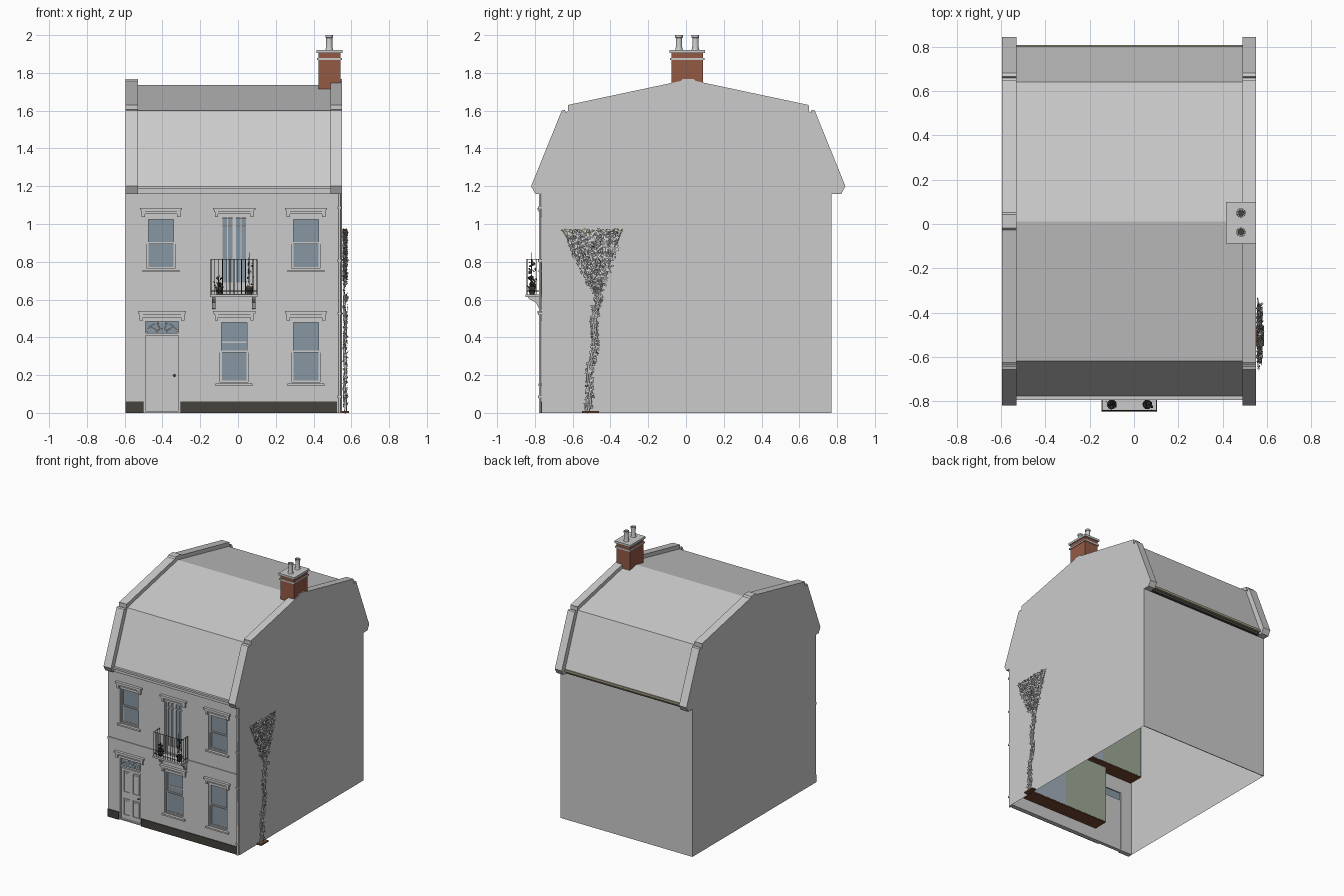
import bpy, bmesh, math, random
from mathutils import Vector, Matrix

if "Cube" in bpy.data.objects:
    bpy.data.objects.remove(bpy.data.objects["Cube"])
random.seed(4)

def mat(name, c):
    m = bpy.data.materials.new(name)
    m.diffuse_color = (*c, 1)
    m.use_nodes = True
    m.node_tree.nodes["Principled BSDF"].inputs["Base Color"].default_value = m.diffuse_color
    return m

BRICK = mat("brick", (0.30, 0.10, 0.06)); WOOD = mat("floor_wood", (0.16, 0.06, 0.03))
GLASS = mat("glass", (0.25, 0.31, 0.36)); DARK = mat("dark", (0.06, 0.055, 0.045))
TAN = mat("tan", (0.36, 0.33, 0.22)); GREEN = mat("green_wall", (0.34, 0.40, 0.31))
BLUE = mat("blue_wall", (0.36, 0.42, 0.50)); OLIVE = mat("olive", (0.38, 0.38, 0.12))

def finish(name, bm, m=None):
    me = bpy.data.meshes.new(name)
    bm.to_mesh(me); bm.free()
    ob = bpy.data.objects.new(name, me)
    bpy.context.collection.objects.link(ob)
    if m: me.materials.append(m)
    return ob

def boxes(name, lst, m=None):
    bm = bmesh.new()
    for x0, x1, y0, y1, z0, z1 in lst:
        M = Matrix.Translation(((x0+x1)/2, (y0+y1)/2, (z0+z1)/2)) @ Matrix.Diagonal((x1-x0, y1-y0, z1-z0, 1))
        bmesh.ops.create_cube(bm, size=1, matrix=M)
    return finish(name, bm, m)

def prism(name, prof, x0, x1, m=None):
    """Extrude a (y, z) outline along x; x0 == x1 gives a flat face."""
    bm = bmesh.new()
    f = bm.faces.new([bm.verts.new((x0, y, z)) for y, z in prof])
    if x1 != x0:
        g = bmesh.ops.extrude_face_region(bm, geom=[f])["geom"]
        bmesh.ops.translate(bm, vec=(x1-x0, 0, 0), verts=[v for v in g if isinstance(v, bmesh.types.BMVert)])
        bmesh.ops.recalc_face_normals(bm, faces=bm.faces)
    return finish(name, bm, m)

def lathe(name, prof, x, y, m=None, n=16):
    bm = bmesh.new()
    rings = [[bm.verts.new((x+r*math.cos(2*math.pi*i/n), y+r*math.sin(2*math.pi*i/n), z)) for i in range(n)] for r, z in prof]
    for a, b in zip(rings, rings[1:]):
        for i in range(n):
            bm.faces.new((a[i], a[(i+1) % n], b[(i+1) % n], b[i]))
    bm.faces.new(rings[-1])
    ob = finish(name, bm, m)
    for p in ob.data.polygons: p.use_smooth = len(p.vertices) == 4
    ob.data.set_sharp_from_angle(angle=math.radians(35))
    return ob

def tube(name, paths, r, m=None):
    cu = bpy.data.curves.new(name, "CURVE")
    cu.dimensions, cu.bevel_depth, cu.bevel_resolution = "3D", r, 1
    for p in paths:
        s = cu.splines.new("POLY"); s.points.add(len(p)-1)
        for q, co in zip(s.points, p): q.co = (*co, 1)
    ob = bpy.data.objects.new(name, cu)
    bpy.context.collection.objects.link(ob)
    if m: cu.materials.append(m)
    return ob

def leaves(name, pts, size, m=None):
    bm = bmesh.new()
    for p in pts:
        a = Vector([random.uniform(-1, 1) for _ in range(3)]); a.x *= 0.5; a.normalize()
        b = a.cross(Vector((1, random.uniform(-.6, .6), .2))).normalized()
        s = size*random.uniform(.6, 1.2)
        bm.faces.new([bm.verts.new(Vector(p)+d) for d in (-a*s, b*s*.6, a*s, -b*s*.6)])
    return finish(name, bm, m)

XL, XR, YF, YB, CY = -0.595, 0.55, -0.765, 0.77, 0.012

# front wall with openings
WINS = [(-0.408, 0.757, 1.04), (0.36, 0.757, 1.04), (-0.02, 0.155, 0.493), (0.36, 0.155, 0.493)]
W = 0.082
holes = [(c-W, c+W, a, b) for c, a, b in WINS] + [(-0.02-W, -0.02+W, 0.63, 1.04), (-0.5, -0.305, 0, 0.493)]
xs = sorted({round(v, 4) for h in holes for v in h[:2]} | {XL, XR})
zs = sorted({round(v, 4) for h in holes for v in h[2:]} | {0, 1.18})
bm = bmesh.new()
for x0, x1 in zip(xs, xs[1:]):
    for z0, z1 in zip(zs, zs[1:]):
        cx, cz = (x0+x1)/2, (z0+z1)/2
        if not any(h[0] < cx < h[1] and h[2] < cz < h[3] for h in holes):
            bm.faces.new([bm.verts.new((x, YF, z)) for x, z in ((x0, z0), (x1, z0), (x1, z1), (x0, z1))])
bmesh.ops.remove_doubles(bm, verts=bm.verts, dist=1e-4)
s = finish("front_wall", bm).modifiers.new("thick", "SOLIDIFY")
s.thickness, s.offset = 0.03, -1

# back wall, gable walls and raised gable parapets
boxes("back_wall", [(XL, XR, YB-0.006, YB, 0, 1.19)])
def both(half): return [(CY-u, z) for u, z in half] + [(CY+u, z) for u, z in reversed(half) if u > 0]
inner = [(0.74, 1.16), (0.60, 1.56), (0, 1.70)]
outer = [(0.81, 1.16), (0.832, 1.2), (0.67, 1.6), (0.655, 1.605), (0.648, 1.59), (0.634, 1.6), (0.638, 1.63), (0.04, 1.757), (0.03, 1.768)]
for side, xa, xb in (("left", XL, -0.53), ("right", XR, 0.49)):
    prism(side+"_gable_wall", [(YF, 0), (YF, 1.16)] + both(inner) + [(YB, 1.16), (YB, 0)], xa, xa)
    prism(side+"_parapet", both(outer) + both(inner)[::-1], xa, xb)
    # coping stop blocks at the slope break
    for sgn in (-1, 1):
        y = CY+sgn*0.62
        boxes(side+"_coping_stop", [(min(xa, xb), max(xa, xb), y-0.018, y+0.018, 1.59, 1.625)])

# mansard roof
bm = bmesh.new()
roof = both([(0.79, 1.195), (0.63, 1.6), (0, 1.735)])
a, b = ([bm.verts.new((x, y, z)) for y, z in roof] for x in (-0.54, 0.5))
for i in range(len(roof)-1):
    bm.faces.new((a[i], b[i], b[i+1], a[i+1]))
finish("mansard_roof", bm)

# eaves and string course
boxes("front_cornice", [(XL, XR, -0.782, YF, 1.16, 1.185), (-0.53, 0.49, -0.795, YF+0.03, 1.185, 1.2)])
boxes("back_eave", [(-0.53, 0.49, YB, 0.808, 1.18, 1.198)], TAN)
boxes("back_gutter", [(-0.53, 0.49, YB, 0.79, 1.16, 1.18)], DARK)
boxes("string_course", [(XL, XR-0.025, YF-0.006, YF, 0.61, 0.63)])
boxes("plinth", [(XL, -0.5, YF-0.006, YF, 0, 0.06), (-0.305, 0.525, YF-0.006, YF, 0, 0.06)], DARK)
tube("downpipe", [[(0.538, -0.773, 0), (0.538, -0.773, 1.17)]], 0.007)
boxes("downpipe_clips", [(0.527, 0.549, -0.783, YF, z, z+0.012) for z in (0.08, 0.52, 0.8, 1.08)])

# hoods on consoles
def hood(name, c, w, z):
    boxes(name, [(c-w, c+w, YF-0.022, YF, z+0.022, z+0.034), (c-w+.006, c+w-.006, YF-0.016, YF, z+0.012, z+0.022),
                 (c-w+.016, c+w-.016, YF-0.008, YF, z, z+0.012)] +
          [(c+k*(w-.018)-.009, c+k*(w-.018)+.009, YF-0.014, YF, z-0.016, z+0.012) for k in (-1, 1)])

def frame(c, w, z0, z1, t, y0, y1):
    return [(c-w, c-w+t, y0, y1, z0, z1), (c+w-t, c+w, y0, y1, z0, z1),
            (c-w+t, c+w-t, y0, y1, z0, z0+t), (c-w+t, c+w-t, y0, y1, z1-t, z1)]

# sash windows
for i, (c, z0, z1) in enumerate(WINS):
    n, zm = f"window_{i}_", (z0+z1)/2
    hood(n+"hood", c, 0.112, z1+0.012)
    boxes(n+"sill", [(c-0.098, c+0.098, YF-0.016, YF+0.02, z0-0.012, z0)])
    boxes(n+"sashes", frame(c, W, z0, z1, 0.008, YF+.006, YF+.028) + frame(c, W-.008, zm-.005, z1-.008, 0.007, YF+.011, YF+.02)
          + frame(c, W-.008, z0+.008, zm+.005, 0.008, YF+.017, YF+.026))
    boxes(n+"glass", [(c-W+.01, c+W-.01, YF+.021, YF+.023, z0+.01, z1-.01)], GLASS)
boxes("window_blind_rail", [(-0.085, 0.045, YF+.018, YF+.022, 0.37, 0.377)])

# french door
hood("french_door_hood", -0.02, 0.112, 1.052)
boxes("french_door_frame", frame(-0.02, W, 0.63, 1.04, 0.008, YF+.006, YF+.028) + [(-0.094, 0.054, YF+.01, YF+.024, 0.985, 0.995)]
      + [(x-w, x+w, YF+.012, YF+.026, 0.635, 1.035) for x, w in ((-.088, .006), (-.056, .003), (-.02, .009), (.016, .003), (.048, .006))]
      + [(-0.094, 0.054, YF+.012, YF+.026, 0.635, 0.69)])
boxes("french_door_glass", [(-0.094, 0.054, YF+.019, YF+.021, 0.64, 1.03)], GLASS)

# front door
hood("door_hood", -0.4025, 0.127, 0.505)
boxes("door_frame", frame(-0.4025, 0.0975, 0.0, 0.493, 0.009, YF+.003, YF+.03) + [(-0.49, -0.315, YF+.004, YF+.03, 0.41, 0.422)])
boxes("door_leaf", [(-0.49, -0.315, YF+.018, YF+.03, 0.005, 0.41)])
for x in (-0.442, -0.363):
    boxes("door_panels", [q for z0, z1 in ((.04, .17), (.22, .385)) for q in frame(x, .028, z0, z1, .005, YF+.013, YF+.018)]
          + [(x-.018, x+.018, YF+.015, YF+.018, z0, z1) for z0, z1 in ((.055, .155), (.235, .37))])
bm = bmesh.new()
bmesh.ops.create_uvsphere(bm, u_segments=10, v_segments=6, radius=0.007, matrix=Matrix.Translation((-0.337, YF+.01, 0.198)))
finish("door_knob", bm, DARK)
boxes("fanlight_glass", [(-0.49, -0.315, YF+.02, YF+.022, 0.422, 0.484)], GLASS)
def arc(r, n=10): return [(-0.4025+r*1.5*math.cos(math.pi*i/n), YF+.018, 0.424+r*math.sin(math.pi*i/n)) for i in range(n+1)]
tube("fanlight_bars", [arc(.02), arc(.054)] + [[arc(.02, 5)[i], arc(.054, 5)[i]] for i in range(1, 5)], 0.002)

# rooms behind the windows
boxes("room_floors", [(-0.25, 0.5, YF+.03, -0.62, 0.095, 0.1), (XL+.01, 0.5, YF+.03, -0.62, 0.6, 0.605)], WOOD)
boxes("room_walls_green", [(-0.25, 0.13, -0.622, -0.618, 0.1, 0.56), (XL+.01, -0.22, -0.622, -0.618, 0.605, 1.1),
                           (0.17, 0.5, -0.622, -0.618, 0.605, 1.1)], GREEN)
boxes("room_walls_blue", [(0.13, 0.5, -0.622, -0.618, 0.1, 0.56), (-0.22, 0.17, -0.622, -0.618, 0.605, 1.1)], BLUE)

# balcony
bx0, bx1, by = -0.143, 0.1, -0.842
boxes("balcony_slab", [(bx0-.004, bx1+.004, -0.85, YF, 0.613, 0.627)])
for x in (-0.128, 0.083):
    prism("balcony_bracket", [(YF, 0.55), (YF, 0.613), (-0.838, 0.613), (-0.83, 0.602), (-0.795, 0.585), (-0.778, 0.553)], x-.01, x+.01)
rails = [[(bx0, YF, z), (bx0, by, z), (bx1, by, z), (bx1, YF, z)] for z in (0.645, 0.813)]
bars = [(bx0+(bx1-bx0)*i/12, by) for i in range(13)] + [(x, by+.025*k) for x in (bx0, bx1) for k in (1, 2, 3)]
tube("balcony_railing", rails + [[(x, y, 0.627), (x, y, 0.813)] for x, y in bars], 0.002, DARK)
for x, h in ((-0.1, 0.73), (0.06, 0.85)):
    lathe("balcony_pot", [(0.013, 0.627), (0.02, 0.66), (0.022, 0.66), (0.022, 0.668), (0.017, 0.668), (0.015, 0.66)], x, -0.815, DARK, 12)
    tube("balcony_plant_stem", [[(x, -0.815, 0.66), (x-.004, -0.818, (h+.66)/2), (x, -0.82, h)]], 0.002, DARK)
    leaves("balcony_plant_leaves", [(x+random.gauss(0, .011), -0.815+random.gauss(0, .009), random.uniform(.67, .67+(h-.66)*.7)) for _ in range(45)], 0.009, DARK)

# chimney stack
boxes("chimney_brick", [(0.425, 0.543, -0.078, 0.09, 1.715, 1.91)], BRICK)
boxes("chimney_bands", [(0.418, 0.55, -0.085, 0.097, 1.868, 1.88), (0.415, 0.552, -0.088, 0.1, 1.905, 1.922)])
for y in (-0.037, 0.05):
    lathe("chimney_pot", [(0.021, 1.92), (0.017, 1.935), (0.016, 1.985), (0.02, 1.987), (0.02, 2.0), (0.014, 2.0), (0.013, 1.95)], 0.483, y)
    lathe("chimney_pot_hole", [(0.0128, 1.951), (0.0128, 1.953)], 0.483, y, DARK)

# climbing plant on the right wall
def stem_y(z): return -0.525+0.06*z/0.62+0.008*math.sin(z*22)
stems = [[(0.566+.006*math.sin(z*.9+k), stem_y(z*.031)+.009*math.sin(z*1.1+k*2.1), z*.031) for z in range(21)] for k in range(3)]
tube("climber_stems", stems, 0.006)
fan = [[(0.56, -0.467, 0.6), (0.562, -0.475+.4*d, 0.76), (0.56, -0.495+d, 0.955)] for d in (-.15, -.1, -.05, 0, .05, .1, .15)]
tube("climber_branches", fan, 0.003)
pts = []
for _ in range(850):
    z = 0.62+0.35*math.sqrt(random.random())
    t = (z-.62)/.35
    pts.append((random.uniform(.556, .578), -0.468-.027*t+random.uniform(-1, 1)*(.03+.105*min(1, t*1.3)), z))
pts += [(random.uniform(.558, .58), stem_y(z)+random.uniform(-.022, .022), z) for z in (random.uniform(.02, .63) for _ in range(260))]
leaves("climber_leaves", pts, 0.012)
leaves("climber_tips", [(random.uniform(.556, .572), random.uniform(-.66, -.335), random.uniform(.945, .97)) for _ in range(50)], 0.009, OLIVE)
boxes("climber_soil", [(XR, 0.588, -0.55, -0.46, 0, 0.01)], WOOD)
